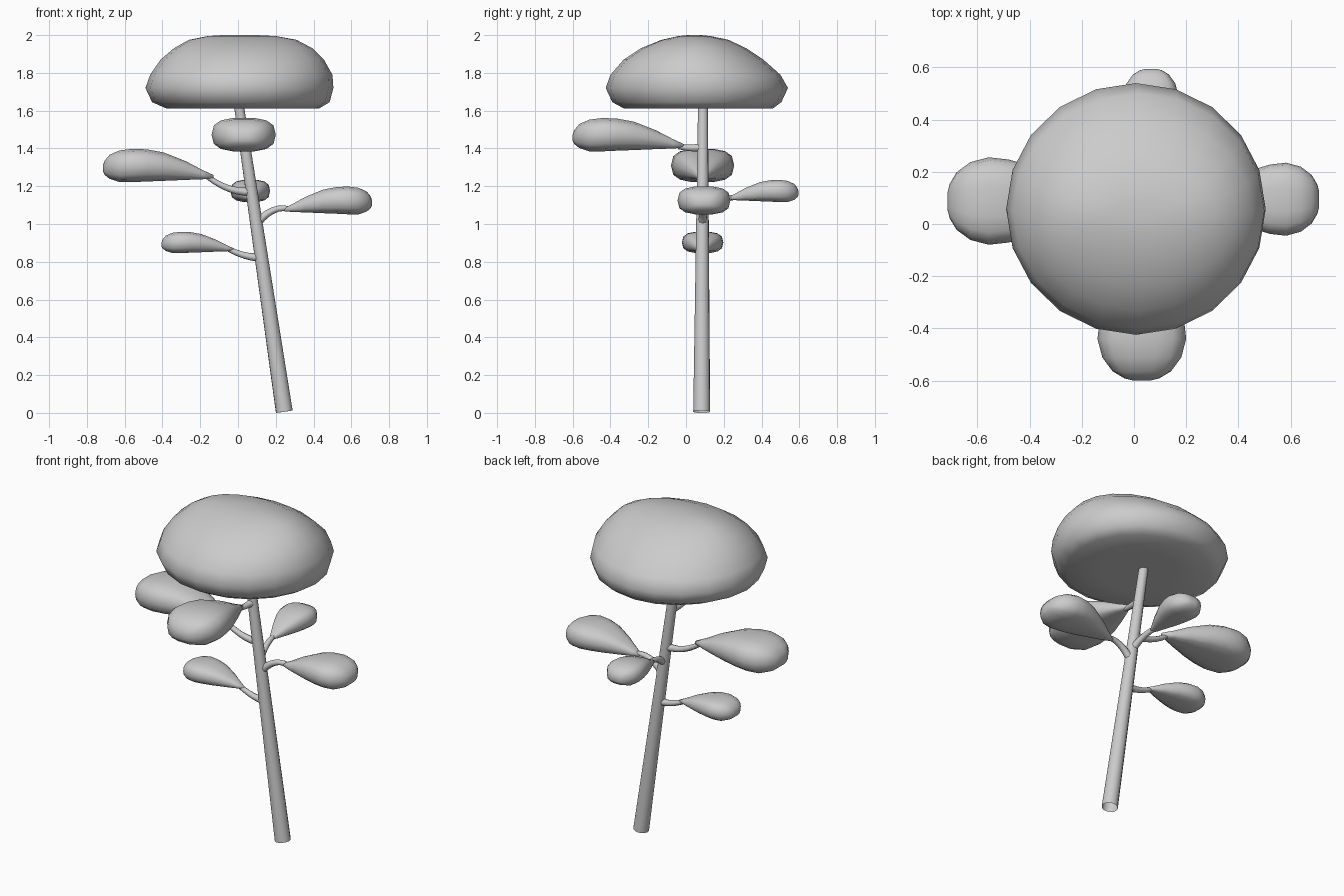
import bpy, bmesh, math
from mathutils import Vector

if "Cube" in bpy.data.objects:
    bpy.data.objects.remove(bpy.data.objects["Cube"])

grey = bpy.data.materials.new("plain_grey")
grey.use_nodes = True
COLOUR = (0.6, 0.6, 0.6, 1)
grey.diffuse_color = COLOUR
grey.node_tree.nodes["Principled BSDF"].inputs["Base Color"].default_value = COLOUR


def loft(name, rings, caps=True):
    """Skin a list of equally sized point rings into one smooth object."""
    bm = bmesh.new()
    loops = [[bm.verts.new(p) for p in ring] for ring in rings]
    n = len(loops[0])
    for a, b in zip(loops, loops[1:]):
        for i in range(n):
            j = (i + 1) % n
            bm.faces.new((a[i], a[j], b[j], b[i]))
    if caps:
        bm.faces.new(loops[0])
        bm.faces.new(loops[-1])
    bmesh.ops.recalc_face_normals(bm, faces=bm.faces)
    mesh = bpy.data.meshes.new(name)
    bm.to_mesh(mesh)
    bm.free()
    mesh.materials.append(grey)
    mesh.shade_smooth()
    obj = bpy.data.objects.new(name, mesh)
    bpy.context.collection.objects.link(obj)
    return obj


def angles(n):
    return [2 * math.pi * i / n for i in range(n)]


def tube(name, path, radii, sides):
    """Round tapered tube along a path, open at its ends."""
    path = [Vector(p) for p in path]
    rings = []
    for i, p in enumerate(path):
        d = (path[min(i + 1, len(path) - 1)] - path[max(i - 1, 0)]).normalized()
        u = d.orthogonal().normalized()
        if abs(d.z) < 0.9:
            u = d.cross(Vector((0, 0, 1))).normalized()
        v = d.cross(u)
        rings.append([p + radii[i] * (u * math.cos(a) + v * math.sin(a))
                      for a in angles(sides)])
    return loft(name, rings, caps=False)


# Leaning trunk
FOOT, HEAD = Vector((0.245, 0.083, 0.006)), Vector((0, 0.09, 1.66))
tube("trunk", [FOOT, HEAD], [0.045, 0.026], 14)

# Crown: rings of height, then x and y extents
CROWN = [
    (1.612, -0.18, 0.22, -0.16, 0.28),
    (1.612, -0.38, 0.43, -0.33, 0.46),
    (1.645, -0.455, 0.485, -0.39, 0.505),
    (1.72, -0.49, 0.505, -0.425, 0.54),
    (1.79, -0.465, 0.50, -0.40, 0.50),
    (1.87, -0.41, 0.455, -0.33, 0.41),
    (1.93, -0.34, 0.395, -0.24, 0.32),
    (1.975, -0.26, 0.31, -0.13, 0.225),
    (1.995, -0.16, 0.20, -0.04, 0.13),
    (2.0, -0.08, 0.1, 0.01, 0.08),
]
crown = []
for z, x0, x1, y0, y1 in CROWN:
    crown.append([((x0 + x1) / 2 + (x1 - x0) / 2 * math.cos(a),
                   (y0 + y1) / 2 + (y1 - y0) / 2 * math.sin(a), z)
                  for a in angles(20)])
loft("crown", crown)

# Leaf cluster outline: distance, half width, underside, top (all 0 to 1)
LEAF = [
    (0, 0.07, 0.12, 0.22), (0.1, 0.24, 0.09, 0.37), (0.25, 0.5, 0.07, 0.63),
    (0.45, 0.8, 0.04, 0.89), (0.6, 0.95, 0.02, 0.98), (0.73, 1, 0, 1),
    (0.85, 0.89, 0, 0.95), (0.94, 0.66, 0.1, 0.82), (0.985, 0.4, 0.22, 0.64),
    (1, 0.2, 0.32, 0.5),
]


def soft(c):
    """Pushes a circle towards a rounded box."""
    return math.copysign(abs(c) ** 0.72, c)


def leaf(name, tip, out, length, width, height, base):
    tip, out = Vector(tip), Vector(out)
    side = Vector((-out.y, out.x, 0))
    rings = []
    for t, w, lo, hi in LEAF:
        ring = []
        for a in angles(14):
            p = tip + out * (t * length) + side * (w * width / 2 * soft(math.cos(a)))
            p.z = base + height * ((lo + hi) / 2 + (hi - lo) / 2 * soft(math.sin(a)))
            ring.append(p)
        rings.append(ring)
    loft(name, rings)


def twig(name, z, tip, sag):
    """Curved twig from the trunk axis at height z to a leaf tip."""
    a = FOOT.lerp(HEAD, z / HEAD.z)
    b = Vector(tip)
    m = a.lerp(b, 0.5) + Vector((0, 0, sag))
    steps = [i / 6 for i in range(7)]
    path = [a * (1 - t) ** 2 + m * (2 * t * (1 - t)) + b * t * t for t in steps]
    tube(name, path, [0.026 - 0.012 * math.sqrt(t) for t in steps], 8)


# name, tip, direction, length, width, height, underside, twig root, twig sag
BRANCHES = [
    ("upper_right", (-0.13, 0.088, 1.25), (-1, 0), 0.585, 0.335, 0.18, 1.22, 1.17, -0.05),
    ("left", (0.24, 0.095, 1.08), (1, 0), 0.47, 0.28, 0.15, 1.05, 1.0, 0.06),
    ("lower_right", (-0.02, 0.088, 0.868), (-1, 0), 0.385, 0.22, 0.115, 0.845, 0.82, -0.025),
    ("front", (0.03, -0.01, 1.41), (0, -1), 0.59, 0.34, 0.18, 1.383, 1.405, -0.01),
    ("back", (0.065, 0.22, 1.14), (0, 1), 0.375, 0.21, 0.12, 1.115, 1.07, 0.03),
]
for name, tip, out, length, width, height, base, root, sag in BRANCHES:
    leaf(name + "_leaf", tip, (*out, 0), length, width, height, base)
    twig(name + "_twig", root, Vector(tip) + Vector((*out, 0)) * 0.03, sag)
